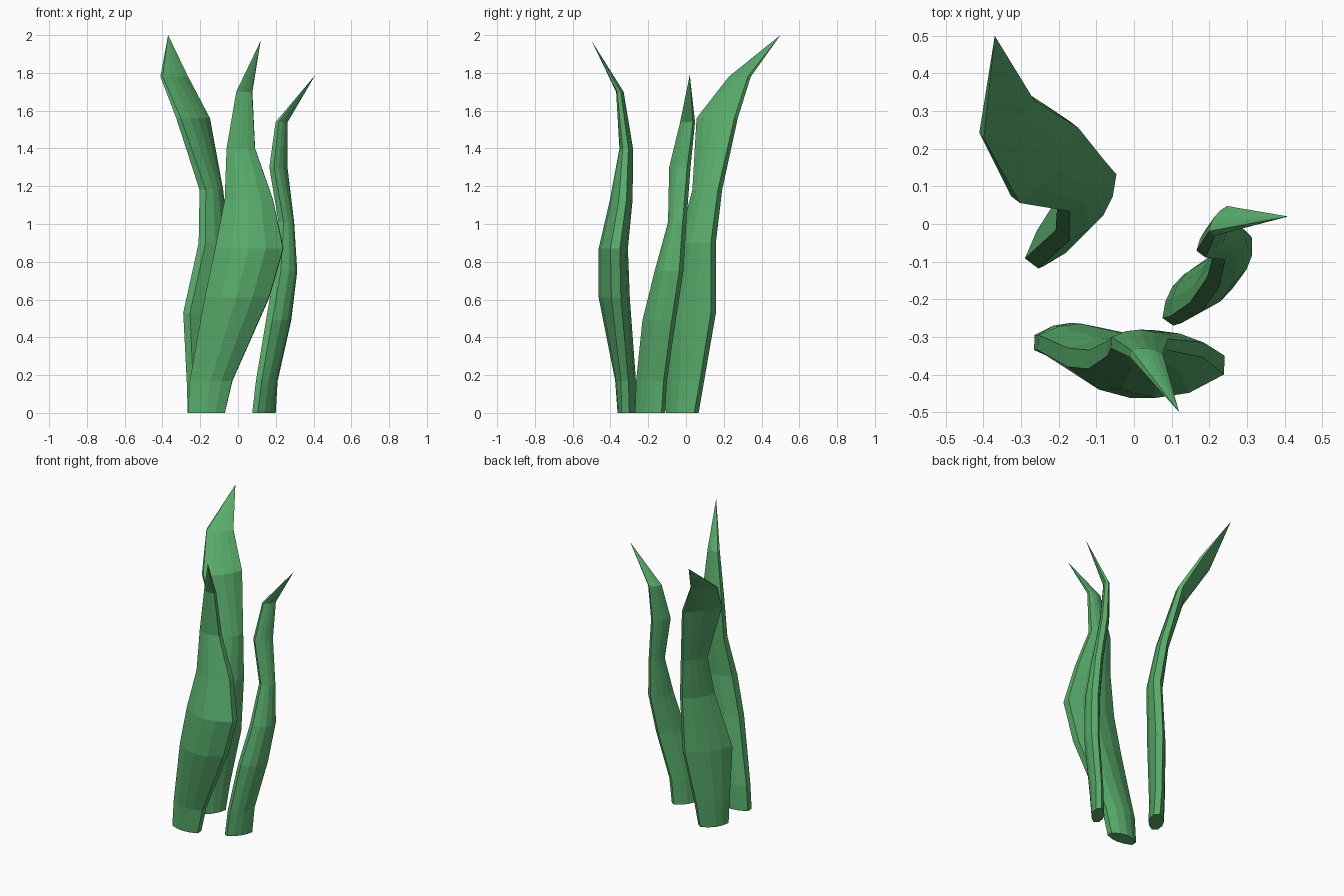
import bpy, bmesh
from mathutils import Vector

green = bpy.data.materials.new("leaf_green")
green.diffuse_color = (0.10, 0.42, 0.15, 1)


def leaf(name, rings, tip):
    """Loft a lens section through rings of (z, left xy, right xy, front bulge, back bulge, edge thickness)."""
    bm = bmesh.new()
    loops = []
    for z, lx, ly, rx, ry, front, back, thick in rings:
        left, right = Vector((lx, ly, z)), Vector((rx, ry, z))
        d = (right - left).normalized()
        n = Vector((d.y, -d.x, 0))
        pts = []
        for side, bulge in ((1, front), (-1, back)):
            for i in range(5):
                u = (i - 2) / 2 * side
                p = left.lerp(right, (u + 1) / 2)
                pts.append(bm.verts.new(p + n * side * (bulge * (1 - u * u) + thick / 2)))
        loops.append(pts)
    for a, b in zip(loops, loops[1:]):
        for i in range(10):
            j = (i + 1) % 10
            bm.faces.new((a[i], a[j], b[j], b[i]))
    # closed base and pointed tip
    bm.faces.new(loops[0][::-1])
    top = bm.verts.new(tip)
    for i in range(10):
        bm.faces.new((loops[-1][i], loops[-1][(i + 1) % 10], top))
    bmesh.ops.recalc_face_normals(bm, faces=bm.faces)
    mesh = bpy.data.meshes.new(name)
    bm.to_mesh(mesh)
    bm.free()
    mesh.materials.append(green)
    ob = bpy.data.objects.new(name, mesh)
    bpy.context.collection.objects.link(ob)


# broad leaf at the front
leaf("front_leaf", [
    (0.00, -0.265, -0.315, -0.070, -0.320, 0.025, 0.035, 0.04),
    (0.17, -0.255, -0.315, -0.030, -0.325, 0.035, 0.035, 0.04),
    (0.61, -0.175, -0.355, 0.165, -0.370, 0.075, 0.040, 0.05),
    (0.87, -0.120, -0.360, 0.240, -0.375, 0.070, 0.035, 0.05),
    (1.13, -0.070, -0.330, 0.185, -0.335, 0.050, 0.030, 0.04),
    (1.40, -0.060, -0.315, 0.090, -0.320, 0.020, 0.022, 0.03),
    (1.70, -0.008, -0.345, 0.075, -0.355, 0.010, 0.010, 0.02),
], (0.12, -0.5, 1.97))

# tall leaf bending to the back left
leaf("back_leaf", [
    (0.00, -0.250, -0.095, -0.140, 0.055, 0.025, 0.030, 0.04),
    (0.17, -0.255, -0.100, -0.130, 0.085, 0.030, 0.030, 0.04),
    (0.53, -0.272, -0.105, -0.085, 0.145, 0.045, 0.025, 0.045),
    (0.90, -0.190, -0.030, -0.065, 0.145, 0.035, 0.020, 0.045),
    (1.18, -0.187, 0.045, -0.095, 0.180, 0.025, 0.015, 0.04),
    (1.56, -0.315, 0.065, -0.160, 0.265, 0.020, 0.015, 0.03),
    (1.78, -0.405, 0.235, -0.270, 0.335, 0.010, 0.010, 0.02),
], (-0.37, 0.5, 2.0))

# slim leaf on the right
leaf("right_leaf", [
    (0.00, 0.090, -0.260, 0.185, -0.120, 0.020, 0.025, 0.035),
    (0.17, 0.110, -0.255, 0.195, -0.110, 0.025, 0.025, 0.035),
    (0.49, 0.165, -0.220, 0.265, -0.065, 0.035, 0.020, 0.04),
    (0.75, 0.210, -0.155, 0.297, -0.025, 0.035, 0.020, 0.04),
    (1.01, 0.228, -0.085, 0.283, -0.008, 0.020, 0.015, 0.035),
    (1.30, 0.178, -0.080, 0.250, 0.015, 0.015, 0.015, 0.03),
    (1.54, 0.207, -0.025, 0.255, 0.042, 0.010, 0.010, 0.02),
], (0.41, 0.02, 1.79))
